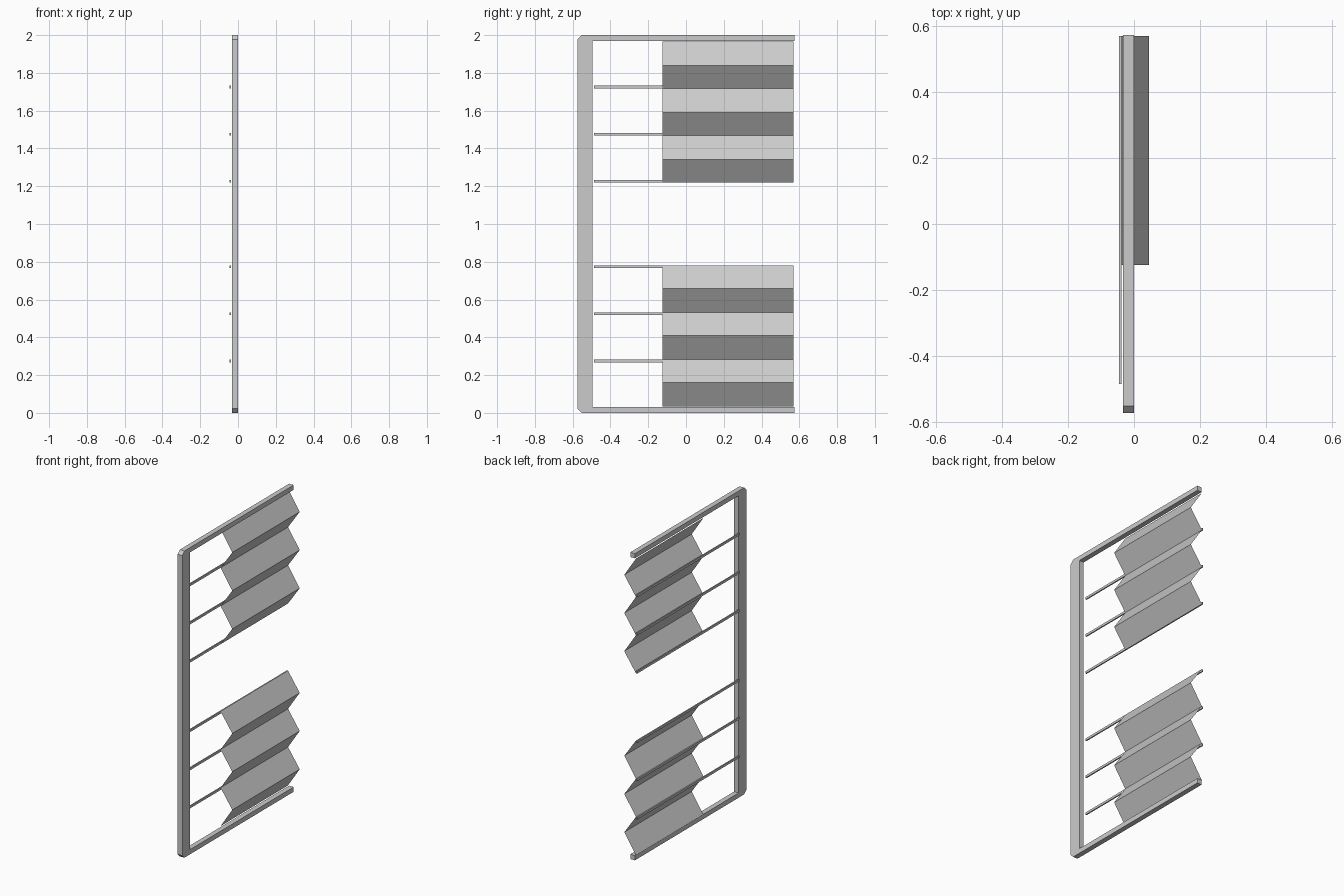
import bpy

if "Cube" in bpy.data.objects:
    bpy.data.objects.remove(bpy.data.objects["Cube"])

def make(name, verts, faces):
    mesh = bpy.data.meshes.new(name)
    mesh.from_pydata(verts, [], faces)
    mesh.update()
    ob = bpy.data.objects.new(name, mesh)
    bpy.context.collection.objects.link(ob)
    return ob

def prism_x(name, profile, x0, x1):
    """Extrude a (y, z) profile, listed counter-clockwise, from x0 to x1."""
    n = len(profile)
    verts = [(x, y, z) for x in (x0, x1) for y, z in profile]
    faces = [tuple(reversed(range(n))), tuple(range(n, 2 * n))]
    faces += [(i, (i + 1) % n, n + (i + 1) % n, n + i) for i in range(n)]
    return make(name, verts, faces)

Y = 0.574          # half depth of the frame
C = 0.022          # corner chamfer
RAIL = 0.031       # rail height
INNER = -0.495     # inner edge of the stile
XV, XP = -0.038, 0.046   # x of pleat valleys and peaks

# C-shaped frame with chamfered outer corners
prism_x("frame", [
    (-Y + C, 0), (Y, 0), (Y, RAIL), (INNER, RAIL),
    (INNER, 2 - RAIL), (Y, 2 - RAIL), (Y, 2), (-Y + C, 2),
    (-Y, 2 - C), (-Y, C)], -0.033, 0.0)

def pleats(name, zs):
    """Thin zigzag sheet alternating between valley and peak lines."""
    verts = []
    for i, z in enumerate(zs):
        x = XP if i % 2 else XV
        verts += [(x, -0.125, z), (x, 0.57, z)]
    faces = [(2 * i, 2 * i + 1, 2 * i + 3, 2 * i + 2) for i in range(len(zs) - 1)]
    return make(name, verts, faces)

# Folded sheets: upper stack and its mirror image below
upper = [1.219, 1.341, 1.468, 1.590, 1.717, 1.839, 1.967]
pleats("upper_pleats", upper)
pleats("lower_pleats", [2 - z for z in reversed(upper)])

# Slim rods carrying the pleat valleys
for i, z in enumerate((1.219, 1.468, 1.717)):
    for side, z0 in (("upper", z), ("lower", 2 - z - 0.015)):
        prism_x(f"{side}_rod_{i + 1}", [
            (-0.486, z0), (0.57, z0), (0.57, z0 + 0.015), (-0.486, z0 + 0.015)],
            -0.046, XV)
